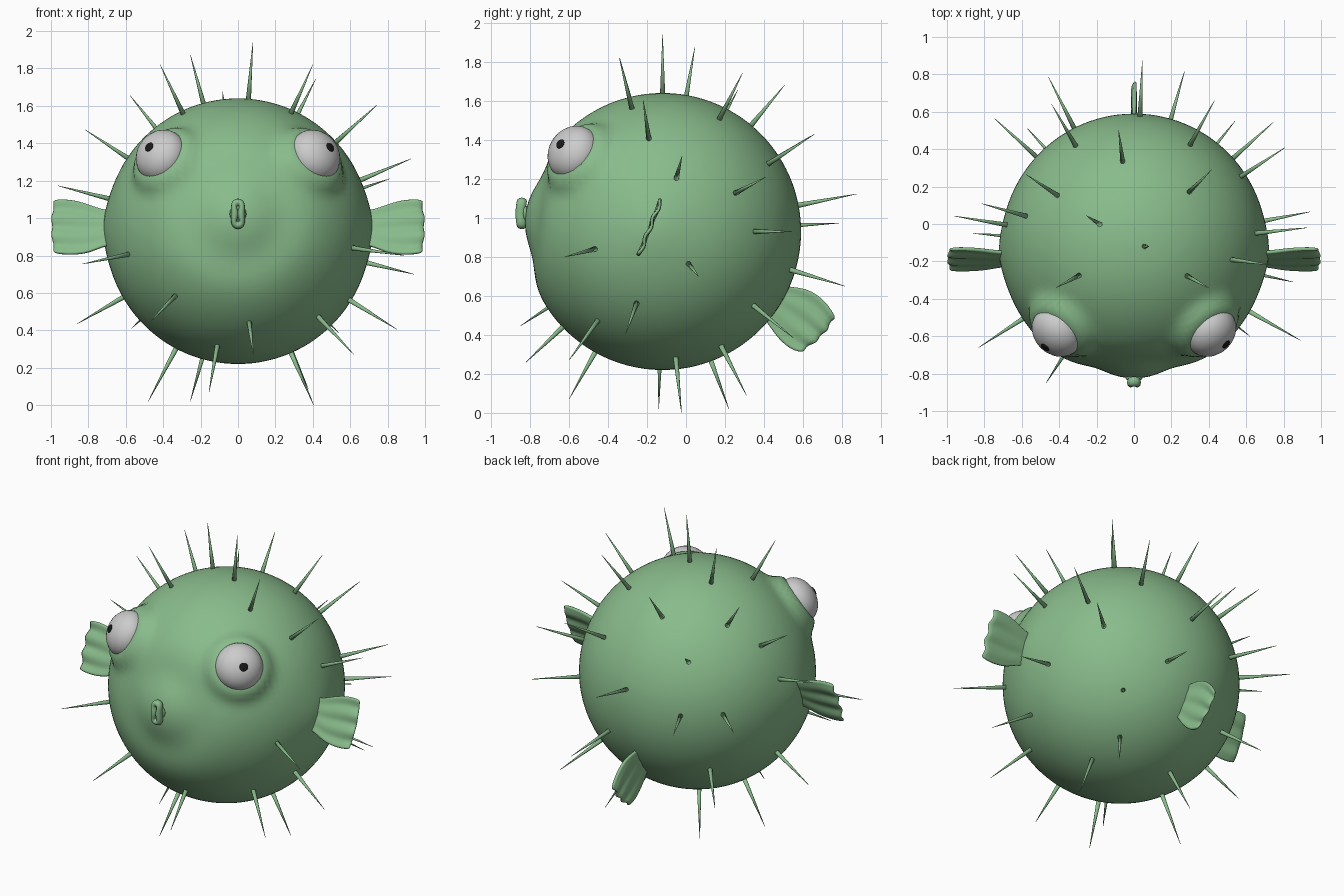
import bpy, bmesh
from math import sin, cos, pi, exp, sqrt
from mathutils import Vector

if "Cube" in bpy.data.objects:
    bpy.data.objects.remove(bpy.data.objects["Cube"])

C = Vector((0, -0.12, 0.93))      # body centre
R = 0.71
GREEN = bpy.data.materials.new("green_skin")
GREEN.diffuse_color = (0.25, 0.5, 0.26, 1)
GREEN.use_nodes = True
GREEN.node_tree.nodes["Principled BSDF"].inputs["Base Color"].default_value = GREEN.diffuse_color
BLACK = bpy.data.materials.new("black")
BLACK.diffuse_color = (0.01, 0.01, 0.01, 1)
BLACK.use_nodes = True
BLACK.node_tree.nodes["Principled BSDF"].inputs["Base Color"].default_value = BLACK.diffuse_color


def finish(name, bm, mat=None, sub=0):
    bmesh.ops.recalc_face_normals(bm, faces=bm.faces)
    for f in bm.faces:
        f.smooth = True
    me = bpy.data.meshes.new(name)
    bm.to_mesh(me)
    bm.free()
    ob = bpy.data.objects.new(name, me)
    bpy.context.collection.objects.link(ob)
    if mat:
        me.materials.append(mat)
    if sub:
        m = ob.modifiers.new("smooth", 'SUBSURF')
        m.levels = m.render_levels = sub
    return ob


def flat_ball(name, pos, normal, radius, depth, mat=None, seg=32):
    """Ball squashed along its facing direction."""
    bm = bmesh.new()
    bmesh.ops.create_uvsphere(bm, u_segments=seg, v_segments=seg // 2, radius=1)
    q = normal.to_track_quat('Z', 'Y')
    for v in bm.verts:
        v.co = pos + q @ Vector((v.co.x * radius, v.co.y * radius, v.co.z * depth))
    return finish(name, bm, mat)


# Eye placement
EYE_A, EYE_C = 0.145, 0.115
eyes = {s: Vector((s * 0.412, -0.577, 1.333)) for s in (-1, 1)}
pupils = {-1: Vector((-0.475, -0.66, 1.38)), 1: Vector((0.50, -0.65, 1.383))}

# Body: ball, slightly hollowed round the mouth and raised round the eyes
bm = bmesh.new()
bmesh.ops.create_uvsphere(bm, u_segments=112, v_segments=72, radius=1)
mouth_dir = (Vector((0, -0.84, 1.02)) - C).normalized()
for v in bm.verts:
    d = v.co.normalized()
    r = R - 0.028 * exp(-((d.angle(mouth_dir) - 0.33) / 0.18) ** 2)
    for e in eyes.values():
        a = d.angle((e - C).normalized())
        r += 0.055 * exp(-(max(0, a - 0.205) / 0.075) ** 2)
    for s in (-1, 1):
        r += 0.012 * exp(-(d.angle(Vector((s, -0.05, 0.03))) / 0.2) ** 2)
    v.co = C + d * r
finish("body", bm, GREEN)

# Eyes and pupils
for s, side in ((-1, "left"), (1, "right")):
    n = Vector((s * 0.604, -0.654, 0.453)).normalized()
    flat_ball("eye_" + side, eyes[s], n, EYE_A, EYE_C)
    o = pupils[s] - eyes[s]
    along = o.dot(n)
    across = o - n * along
    k = sqrt((along / EYE_C) ** 2 + across.length_squared / EYE_A ** 2)
    facing = (n * along / EYE_C ** 2 + across / EYE_A ** 2).normalized()
    flat_ball("pupil_" + side, eyes[s] + o / k, facing, 0.026, 0.006, BLACK, 20)

# Mouth: pinched ring of lip
bm = bmesh.new()
N, M = 40, 12
rings = []
for i in range(N):
    t = 2 * pi * i / N
    p = Vector((cos(t) * (0.017 + 0.02 * sin(t) ** 2), -0.848 + 0.006 * sin(t) ** 2,
                1.023 + 0.061 * sin(t)))
    out = Vector((cos(t), 0, sin(t) * 0.9)).normalized()
    rings.append([bm.verts.new(p + out * 0.02 * cos(2 * pi * j / M)
                               + Vector((0, 0.026 * sin(2 * pi * j / M), 0))) for j in range(M)])
for i in range(N):
    a, b = rings[i], rings[(i + 1) % N]
    for j in range(M):
        k = (j + 1) % M
        bm.faces.new((a[j], a[k], b[k], b[j]))
finish("lips", bm, GREEN)
flat_ball("mouth_base", Vector((0, -0.825, 1.023)), Vector((0, -1, 0)), 0.045, 0.015, GREEN, 20)


def fin(name, rows, normal, reach):
    """Rippled sheet lofted through (low, high) point pairs, base to tip."""
    bm = bmesh.new()
    n = 21
    grid = []
    for i, (lo, hi) in enumerate(rows):
        s = i / (len(rows) - 1)
        line = []
        for j in range(n):
            u = j / (n - 1)
            p = lo.lerp(hi, u)
            p = p + normal * 0.008 * s * cos(u * 6 * pi)
            p = p + reach * s ** 3 * (0.02 * sin(u * pi) + 0.006 * cos(u * 6 * pi))
            line.append(bm.verts.new(p))
        grid.append(line)
    for a, b in zip(grid, grid[1:]):
        for j in range(n - 1):
            bm.faces.new((a[j], a[j + 1], b[j + 1], b[j]))
    ob = finish(name, bm, GREEN)
    m = ob.modifiers.new("thickness", 'SOLIDIFY')
    m.thickness, m.offset = 0.02, 0
    m = ob.modifiers.new("smooth", 'SUBSURF')
    m.levels = m.render_levels = 1


# Side fins
profile = [(0.66, 0.86, 1.04), (0.73, 0.845, 1.045), (0.79, 0.815, 1.07),
           (0.86, 0.803, 1.092), (0.93, 0.803, 1.10), (0.985, 0.812, 1.095)]
for s, side in ((-1, "left"), (1, "right")):
    pt = lambda x, z: Vector((s * x, -0.185 + (z - 0.95) * 0.4, z))
    fin("side_fin_" + side, [(pt(x, a), pt(x, b)) for x, a, b in profile],
        Vector((0, -0.93, 0.37)), Vector((s * 0.7, 0, 0)))

# Tail fin
tail = [(0.36, 0.53, 0.46, 0.66), (0.42, 0.46, 0.54, 0.645), (0.46, 0.395, 0.61, 0.64),
        (0.51, 0.345, 0.67, 0.61), (0.555, 0.318, 0.725, 0.56), (0.595, 0.315, 0.765, 0.49)]
fin("tail_fin", [(Vector((0, a, b)), Vector((0, c, d))) for a, b, c, d in tail],
    Vector((1, 0, 0)), Vector((0, 0.8, -0.5)))

# Spines: thin cones from the body out to these tips
tips = [
    (.08, -.12, 1.94), (-.416, -.34, 1.82), (.40, -.342, 1.82), (-.255, .045, 1.873),
    (.415, .29, 1.743), (-.083, .505, 1.68), (-.577, .265, 1.655), (.743, -.22, 1.605),
    (-.818, .11, 1.473), (.925, -.02, 1.317), (-.963, .043, 1.173), (.81, .41, 1.21),
    (.43, .66, 1.43), (-.44, .64, 1.42), (-.57, .51, .41), (-.746, .565, .98),
    (.746, .545, .93), (.54, .55, .385), (.94, .065, .70), (.045, .873, 1.122),
    (-.457, .785, .973), (.27, .815, .65), (-.83, -.66, .755), (.89, -.622, .80),
    (-.86, -.05, .435), (.85, -.31, .405), (-.47, -.85, .445), (.62, -.60, .27),
    (-.155, -.60, .07), (.083, -.82, .26), (-.48, -.14, .02), (-.255, .22, .02),
    (.405, -.023, .0), (.375, .31, .09)]
bm = bmesh.new()
for t in tips:
    tip = Vector(t)
    d = (tip - C).normalized()
    length = (tip - C).length - 0.68
    mat = (d.to_track_quat('Z', 'Y')).to_matrix().to_4x4()
    mat.translation = C + d * (0.68 + length / 2)
    bmesh.ops.create_cone(bm, cap_ends=True, segments=10, radius1=0.015, radius2=0.001,
                          depth=length, matrix=mat)
finish("spines", bm, GREEN)
